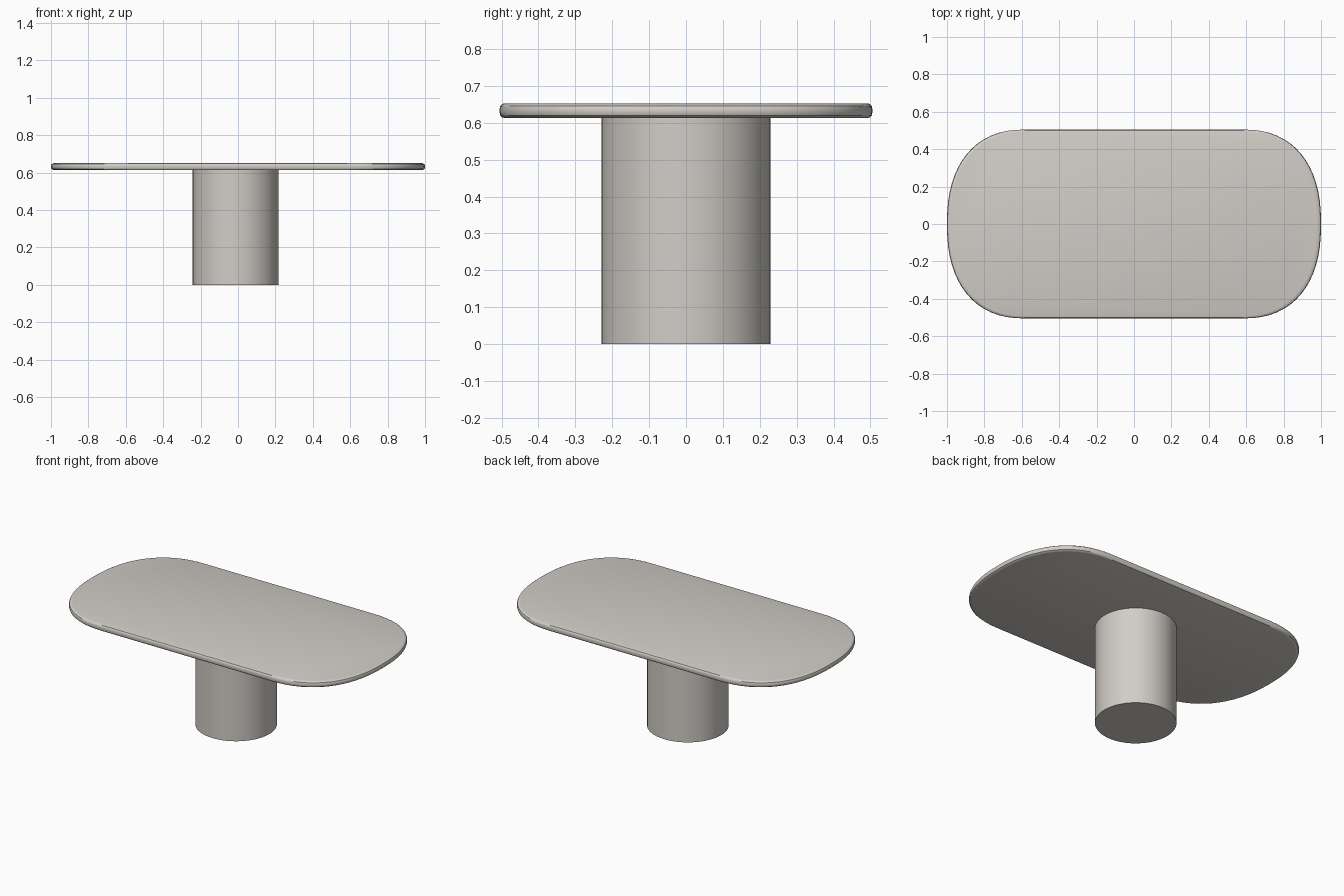
import bpy, bmesh, math

if "Cube" in bpy.data.objects:
    bpy.data.objects.remove(bpy.data.objects["Cube"])

stone = bpy.data.materials.new("warm_grey_stone")
stone.diffuse_color = (0.64, 0.61, 0.57, 1)
stone.use_nodes = True
stone.node_tree.nodes["Principled BSDF"].inputs["Base Color"].default_value = stone.diffuse_color


def make_object(name, bm):
    bmesh.ops.recalc_face_normals(bm, faces=bm.faces)
    mesh = bpy.data.meshes.new(name)
    bm.to_mesh(mesh)
    bm.free()
    mesh.materials.append(stone)
    ob = bpy.data.objects.new(name, mesh)
    bpy.context.collection.objects.link(ob)
    return ob


def loft(name, rings):
    """Skin a stack of equal-length rings and cap both ends."""
    bm = bmesh.new()
    loops = [[bm.verts.new(p) for p in ring] for ring in rings]
    n = len(loops[0])
    for a, b in zip(loops, loops[1:]):
        for i in range(n):
            j = (i + 1) % n
            bm.faces.new((a[i], a[j], b[j], b[i]))
    bm.faces.new(loops[0][::-1])
    bm.faces.new(loops[-1])
    return make_object(name, bm)


# Tabletop outline: straight long sides with rounded, superelliptical ends
HALF_Y, STRAIGHT, END, POWER, STEPS = 0.505, 0.58, 0.42, 2.35, 32
outline = []
for side in (1, -1):
    for k in range(STEPS + 1):
        t = -math.pi / 2 + math.pi * k / STEPS
        c, s = max(math.cos(t), 0.0), math.sin(t)
        x = STRAIGHT + END * c ** (2 / POWER)
        y = HALF_Y * math.copysign(abs(s) ** (2 / POWER), s)
        outline.append((side * x, side * y))

# Tabletop: edge rounded by scaling the outline through the thickness
profile = [(0.978, 0.613), (0.989, 0.615), (0.997, 0.620), (1.0, 0.627),
           (1.0, 0.638), (0.997, 0.645), (0.989, 0.650), (0.978, 0.652)]
top = loft("tabletop", [[(x * f, y * f, z) for x, y in outline]
                        for f, z in profile])

# Round pedestal, set slightly to the left
SIDES, RADIUS, CX = 64, 0.229, -0.013
circle = [(CX + RADIUS * math.cos(2 * math.pi * i / SIDES),
           RADIUS * math.sin(2 * math.pi * i / SIDES)) for i in range(SIDES)]
pedestal = loft("pedestal", [[(x, y, z) for x, y in circle]
                             for z in (0.0, 0.615)])

# Smooth shading with crisp caps
for ob in (top, pedestal):
    bpy.ops.object.select_all(action='DESELECT')
    ob.select_set(True)
    bpy.context.view_layer.objects.active = ob
    bpy.ops.object.shade_smooth_by_angle(angle=math.radians(30))
